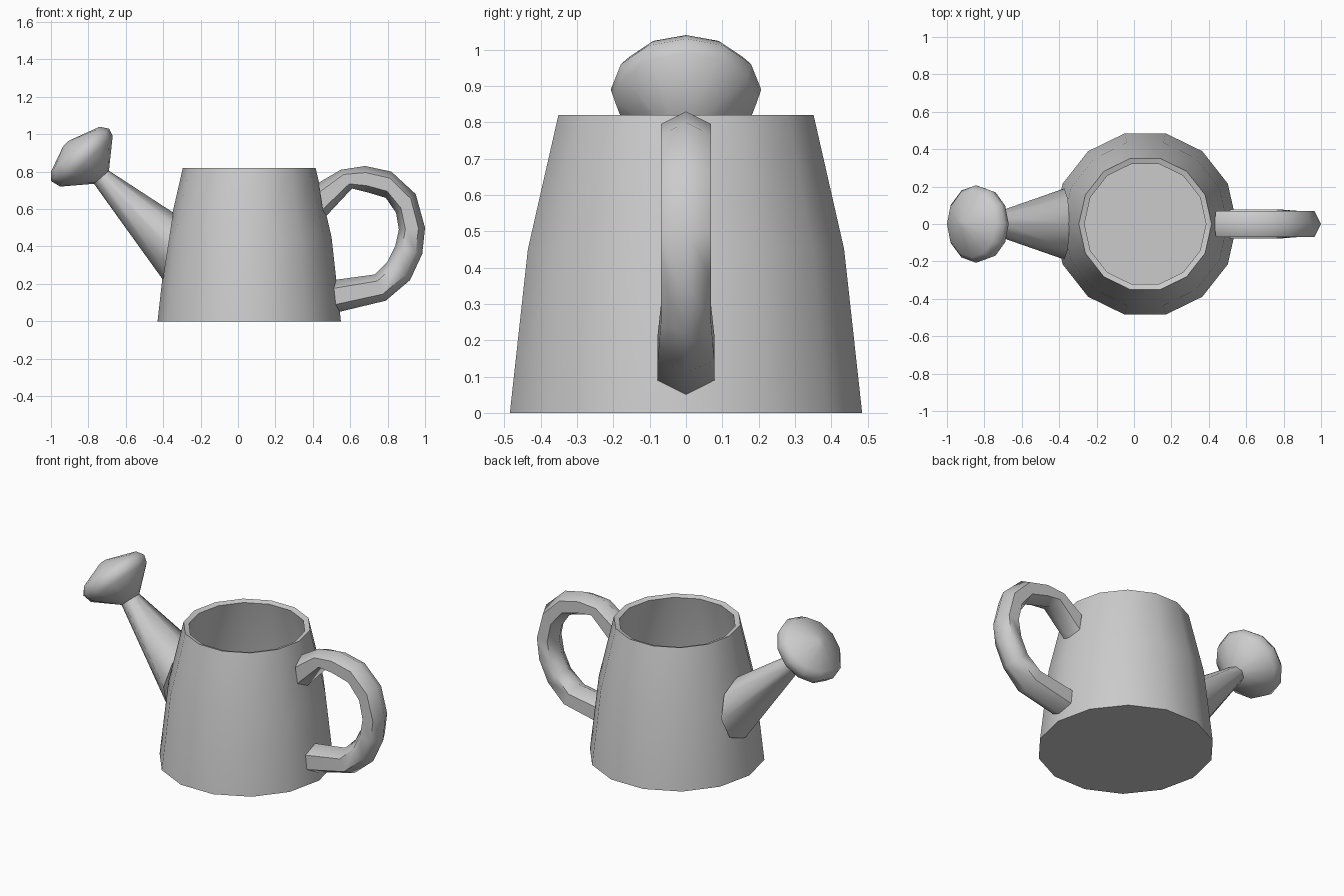
import bpy, bmesh, math

if "Cube" in bpy.data.objects:
    bpy.data.objects.remove(bpy.data.objects["Cube"])

def loft(name, sections, sides, phase=0.0):
    """Skin elliptical rings; each section = (x1, z1, x2, z2, half width in y)."""
    bm = bmesh.new()
    rings = []
    for x1, z1, x2, z2, ry in sections:
        cx, cz, hx, hz = (x1 + x2) / 2, (z1 + z2) / 2, (x2 - x1) / 2, (z2 - z1) / 2
        ring = []
        for i in range(sides):
            a = 2 * math.pi * i / sides + phase
            c, s = math.cos(a), math.sin(a)
            ring.append(bm.verts.new((cx + hx * c, ry * s, cz + hz * c)))
        rings.append(ring)
    for r0, r1 in zip(rings, rings[1:]):
        for i in range(sides):
            j = (i + 1) % sides
            bm.faces.new((r0[i], r0[j], r1[j], r1[i]))
    bm.faces.new(rings[0])
    bm.faces.new(rings[-1])
    bmesh.ops.recalc_face_normals(bm, faces=bm.faces)
    mesh = bpy.data.meshes.new(name)
    bm.to_mesh(mesh)
    bm.free()
    obj = bpy.data.objects.new(name, mesh)
    bpy.context.collection.objects.link(obj)
    bpy.ops.object.select_all(action='DESELECT')
    obj.select_set(True)
    bpy.context.view_layer.objects.active = obj
    bpy.ops.object.shade_smooth_by_angle(angle=math.radians(62))
    return obj

# Body: outer wall up, over the rim, inner wall down to the floor
body = [(0.06 - r, z, 0.06 + r, z, r * 1.015) for r, z in
        [(0.49, 0), (0.44, 0.45), (0.355, 0.82), (0.325, 0.81), (0.415, 0.45), (0.46, 0.02)]]
loft("can_body", body, 14)

# Handle: hexagonal tube, inner point then outer point per section
handle = [(0.46, 0.55, 0.43, 0.74, 0.08), (0.61, 0.71, 0.55, 0.81, 0.08),
          (0.69, 0.69, 0.68, 0.83, 0.08), (0.79, 0.66, 0.82, 0.80, 0.08),
          (0.845, 0.58, 0.95, 0.68, 0.08), (0.86, 0.49, 1.0, 0.50, 0.08),
          (0.84, 0.40, 0.985, 0.36, 0.08), (0.80, 0.32, 0.92, 0.22, 0.08),
          (0.73, 0.25, 0.79, 0.11, 0.09), (0.51, 0.22, 0.52, 0.045, 0.09)]
loft("handle", handle, 6)

# Spout: tapered tube from the body up to the neck
loft("spout", [(-0.40, 0.22, -0.345, 0.58, 0.19), (-0.77, 0.735, -0.69, 0.805, 0.065)], 8)

# Sprinkler head: flared cone with a rounded rim and domed face
head = [(-0.77, 0.735, -0.69, 0.805, 0.065), (-0.95, 0.72, -0.67, 0.99, 0.195),
        (-1.0, 0.75, -0.69, 1.03, 0.207), (-1.0, 0.80, -0.74, 1.04, 0.18),
        (-0.935, 0.935, -0.905, 0.965, 0.02)]
loft("sprinkler_head", head, 12)
